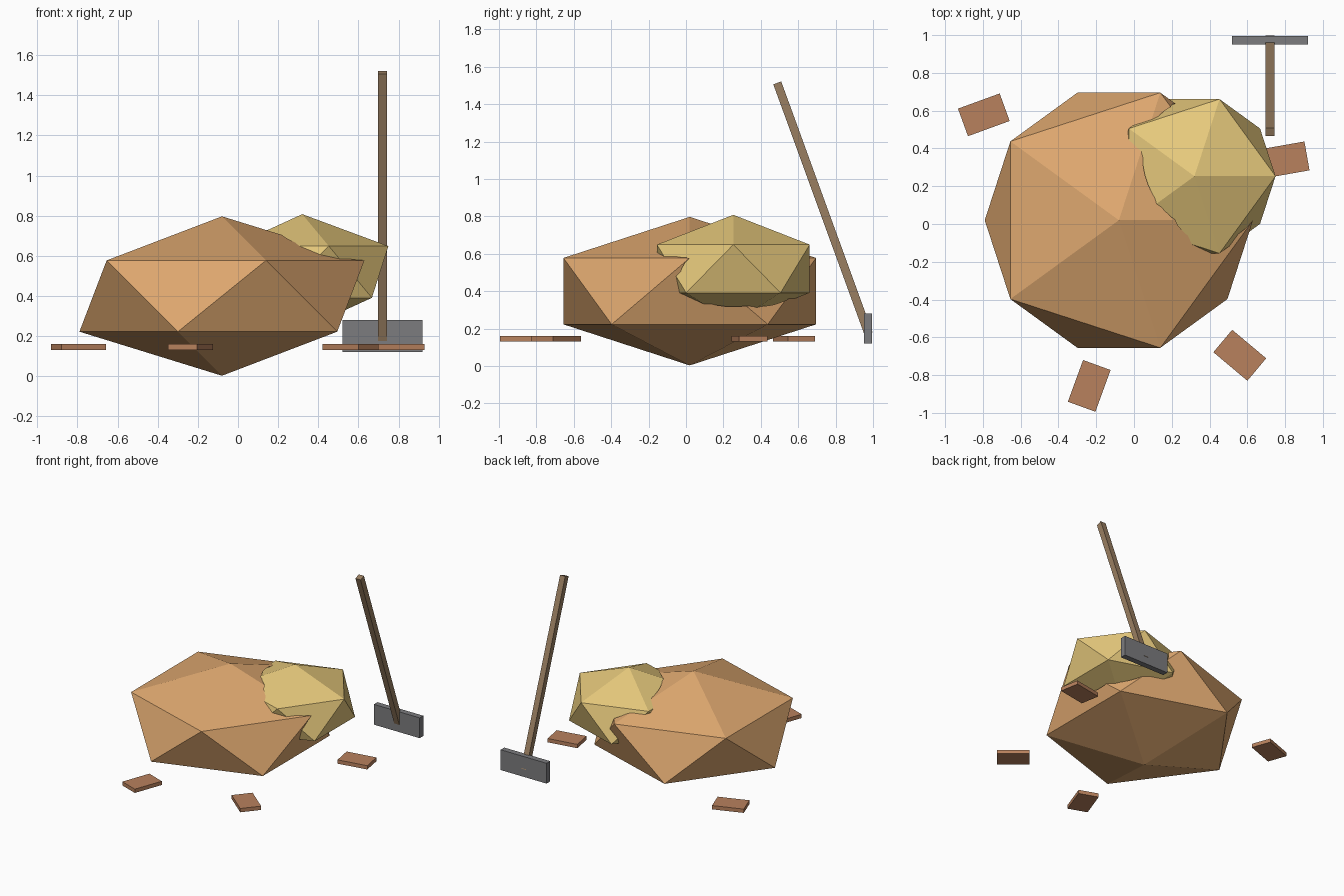
import bpy
from math import radians

if "Cube" in bpy.data.objects:
    bpy.data.objects.remove(bpy.data.objects["Cube"])


def material(name, rgb):
    m = bpy.data.materials.new(name)
    m.diffuse_color = (*rgb, 1)
    m.use_nodes = True
    m.node_tree.nodes["Principled BSDF"].inputs["Base Color"].default_value = m.diffuse_color
    return m


CRUST = material("crust", (0.73, 0.39, 0.16))
GOLD = material("gold", (0.79, 0.58, 0.20))
CHIP = material("chip", (0.48, 0.22, 0.11))
WOOD = material("wood", (0.32, 0.21, 0.12))
STEEL = material("steel", (0.20, 0.20, 0.21))


def finish(name, scale, mat):
    ob = bpy.context.object
    ob.name = name
    ob.scale = scale
    bpy.ops.object.transform_apply(location=False, rotation=False, scale=True)
    if mat:
        ob.data.materials.append(mat)
    return ob


def rock(name, loc, scale, mat, subdivisions=1):
    bpy.ops.mesh.primitive_ico_sphere_add(subdivisions=subdivisions, radius=1, location=loc)
    return finish(name, scale, mat)


def box(name, loc, size, mat, rot=(0, 0, 0)):
    bpy.ops.mesh.primitive_cube_add(size=1, location=loc, rotation=[radians(a) for a in rot])
    return finish(name, size, mat)


# Faceted boulder with a shallow hollow, filled by a smaller faceted core
boulder = rock("boulder", (-0.08, 0.02, 0.40), (0.794, 0.794, 0.397), CRUST)
core_pos = (0.32, 0.253, 0.52)
rock("core", core_pos, (0.48, 0.48, 0.288), GOLD)
cutter = rock("hollow_cutter", core_pos, (0.40, 0.40, 0.24), None, 4)
cutter.hide_render = True
cutter.hide_set(True)
hollow = boulder.modifiers.new("hollow", 'BOOLEAN')
hollow.operation = 'DIFFERENCE'
hollow.solver = 'EXACT'
hollow.object = cutter

# Loose flat chips around the boulder
chips = [(-0.795, 0.578, 20), (0.80, 0.34, 10), (0.56, -0.695, -40), (-0.237, -0.857, 70)]
for i, (x, y, a) in enumerate(chips):
    box(f"chip_{i + 1}", (x, y, 0.145), (0.235, 0.155, 0.03), CHIP, (0, 0, a))

# Leaning hammer
box("hammer_head", (0.72, 0.973, 0.20), (0.40, 0.045, 0.16), STEEL)
box("hammer_handle", (0.72, 0.732, 0.843), (0.045, 0.045, 1.427), WOOD, (20, 0, 0))
